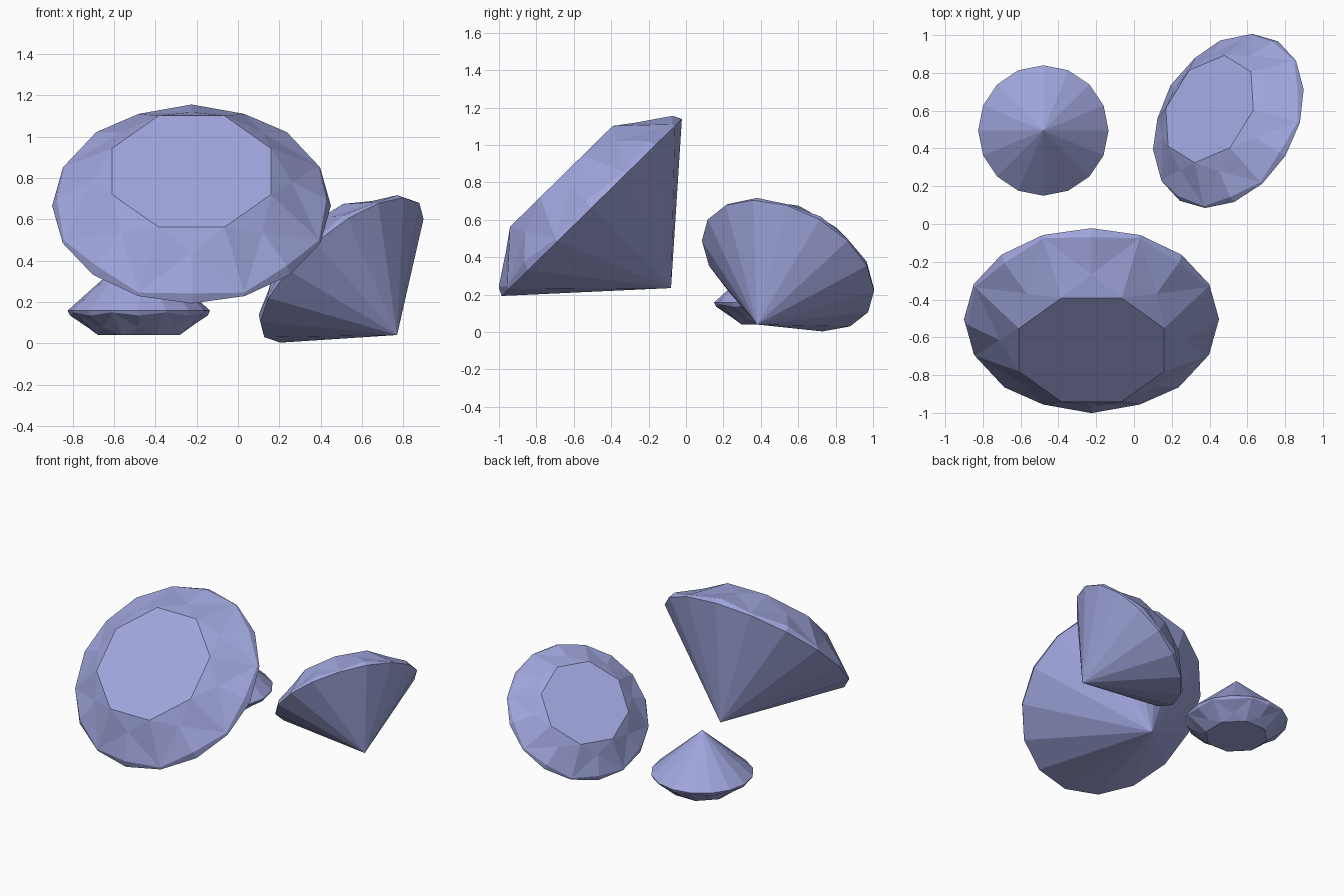
import bpy, bmesh
from math import sin, cos, radians, tau

cube = bpy.data.objects.get("Cube")
if cube:
    bpy.data.objects.remove(cube)

# One flat crystal colour
COLOUR = (0.35, 0.38, 0.72, 1)
crystal = bpy.data.materials.new("pale_violet_crystal")
crystal.use_nodes = True
crystal.diffuse_color = COLOUR
crystal.node_tree.nodes["Principled BSDF"].inputs["Base Color"].default_value = COLOUR

SIDES = 16
PAVILION = 0.895  # depth of the pointed part, relative to the radius


def gem(name, radius, apex, tilt, heading):
    """Brilliant-cut gem whose point sits at the object's origin."""
    bm = bmesh.new()

    def vert(k, r, h):
        a = tau * k / SIDES
        return bm.verts.new((radius * r * sin(a), radius * r * cos(a),
                             radius * (PAVILION + h)))

    point = bm.verts.new((0, 0, 0))
    low = [vert(k, 1, 0) for k in range(SIDES)]
    # Scalloped upper edge of the girdle
    high = [vert(k, 0.99, 0.025) if k % 2 else vert(k, 0.967, 0.068)
            for k in range(SIDES)]
    mid = {k: vert(k, 0.72, 0.235) for k in range(0, SIDES, 2)}
    table = {k: vert(k, 0.617, 0.345) for k in range(1, SIDES, 2)}

    # Pavilion wedges and girdle band
    for k in range(SIDES):
        n = (k + 1) % SIDES
        bm.faces.new((point, low[n], low[k]))
        bm.faces.new((low[k], low[n], high[n], high[k]))

    # Crown: star, upper girdle and kite facets
    for k in range(0, SIDES, 2):
        p, n, m = (k - 1) % SIDES, k + 1, (k + 2) % SIDES
        bm.faces.new((mid[k], table[n], table[p]))
        bm.faces.new((mid[k], high[p], high[k]))
        bm.faces.new((mid[k], high[k], high[n]))
        bm.faces.new((mid[k], high[n], table[n]))
        bm.faces.new((high[n], mid[m], table[n]))
    bm.faces.new(list(table.values()))

    bmesh.ops.recalc_face_normals(bm, faces=bm.faces)
    mesh = bpy.data.meshes.new(name)
    bm.to_mesh(mesh)
    bm.free()
    mesh.materials.append(crystal)
    obj = bpy.data.objects.new(name, mesh)
    obj.location = apex
    obj.rotation_euler = (radians(tilt), 0, radians(heading))
    bpy.context.collection.objects.link(obj)


gem("large_gem", 0.675, (-0.225, -0.08, 0.235), 44.5, 0)
gem("medium_gem", 0.496, (0.77, 0.38, 0.04), 45, -121.7)
gem("small_gem", 0.345, (-0.48, 0.495, 0.467), 180, 0)
